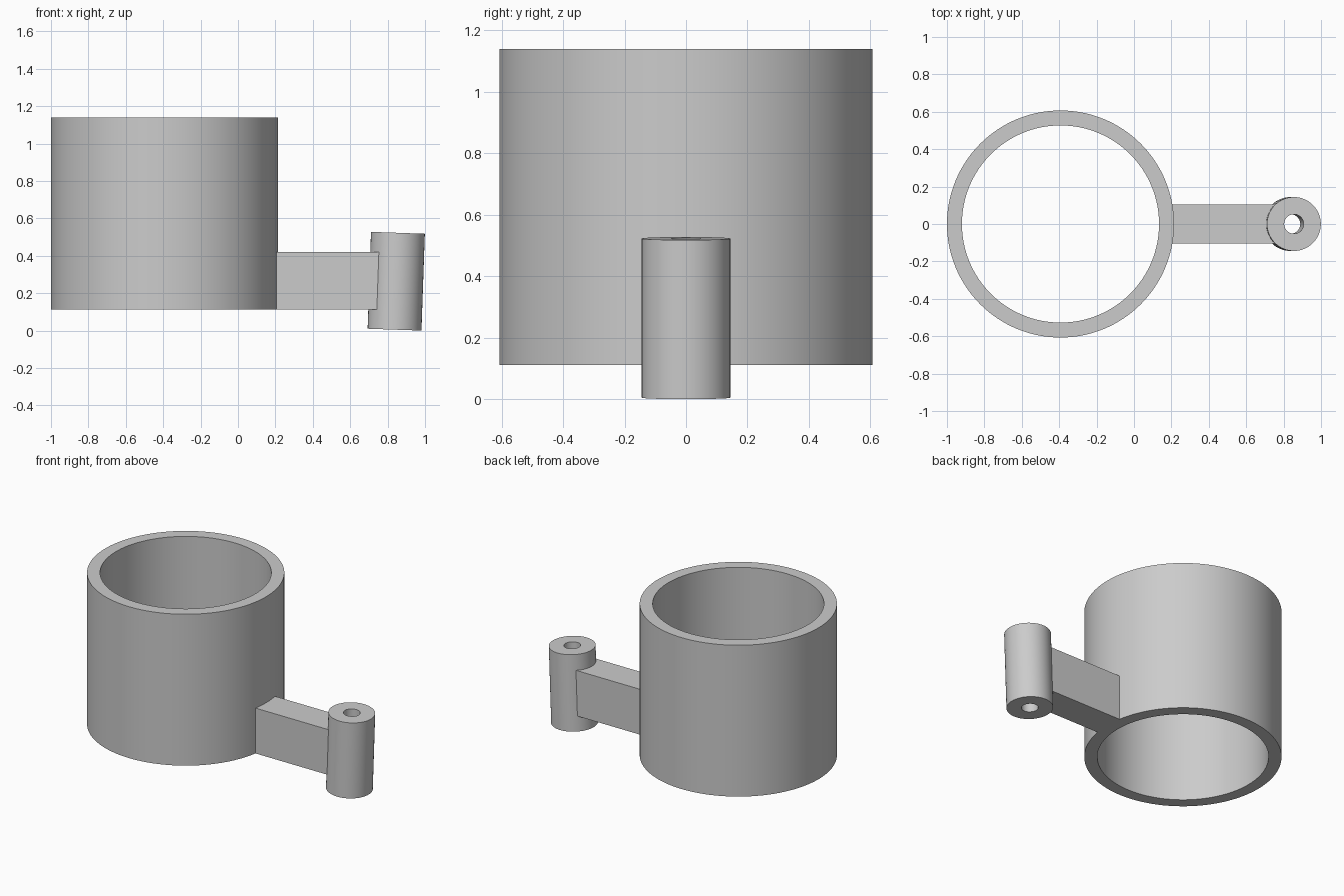
import bpy
import bmesh
from math import cos, sin, pi, radians, asin

cube = bpy.data.objects.get("Cube")
if cube:
    bpy.data.objects.remove(cube, do_unlink=True)

grey = bpy.data.materials.new("plain grey")
grey.use_nodes = True
colour = (0.6, 0.6, 0.6, 1)
grey.diffuse_color = colour
grey.node_tree.nodes["Principled BSDF"].inputs["Base Color"].default_value = colour


def finish(name, bm):
    """Turn a bmesh into a shaded, coloured object."""
    bmesh.ops.recalc_face_normals(bm, faces=bm.faces)
    mesh = bpy.data.meshes.new(name)
    bm.to_mesh(mesh)
    bm.free()
    mesh.materials.append(grey)
    obj = bpy.data.objects.new(name, mesh)
    bpy.context.collection.objects.link(obj)
    bpy.ops.object.select_all(action="DESELECT")
    obj.select_set(True)
    bpy.context.view_layer.objects.active = obj
    bpy.ops.object.shade_smooth_by_angle(angle=radians(30))
    return obj


def tube(name, outer, inner, height, sides):
    """Open tube centred on its own origin."""
    bm = bmesh.new()
    h = height / 2
    profile = [(outer, -h), (outer, h), (inner, h), (inner, -h)]
    rings = []
    for r, z in profile:
        rings.append([bm.verts.new((r * cos(2 * pi * i / sides), r * sin(2 * pi * i / sides), z))
                      for i in range(sides)])
    for k in range(4):
        a, b = rings[k], rings[(k + 1) % 4]
        for i in range(sides):
            j = (i + 1) % sides
            bm.faces.new((a[i], a[j], b[j], b[i]))
    return finish(name, bm)


# Large open sleeve
ring_x, ring_r, base, ring_h = -0.393, 0.607, 0.112, 1.028
sleeve = tube("sleeve", ring_r, 0.527, ring_h, 128)
sleeve.location = (ring_x, 0, base + ring_h / 2)

# Small hinge barrel with a pin hole, leaning slightly outward
barrel = tube("hinge_barrel", 0.144, 0.052, 0.518, 64)
barrel.location = (0.846, 0, 0.264)
barrel.rotation_euler.y = radians(2)

# Connecting arm, its inner end curved to sit in the sleeve wall
half_w, arm_h, seat_r = 0.105, 0.308, ring_r - 0.004
spread = asin(half_w / seat_r)
steps = 12
outline = [(ring_x + seat_r * cos(a), seat_r * sin(a))
           for a in (spread * (2 * i / steps - 1) for i in range(steps + 1))]
outline += [(0.765, half_w), (0.765, -half_w)]
bm = bmesh.new()
face = bm.faces.new([bm.verts.new((x, y, base)) for x, y in outline])
top = bmesh.ops.extrude_face_region(bm, geom=[face])["geom"]
bmesh.ops.translate(bm, vec=(0, 0, arm_h),
                    verts=[v for v in top if isinstance(v, bmesh.types.BMVert)])
finish("arm", bm)
